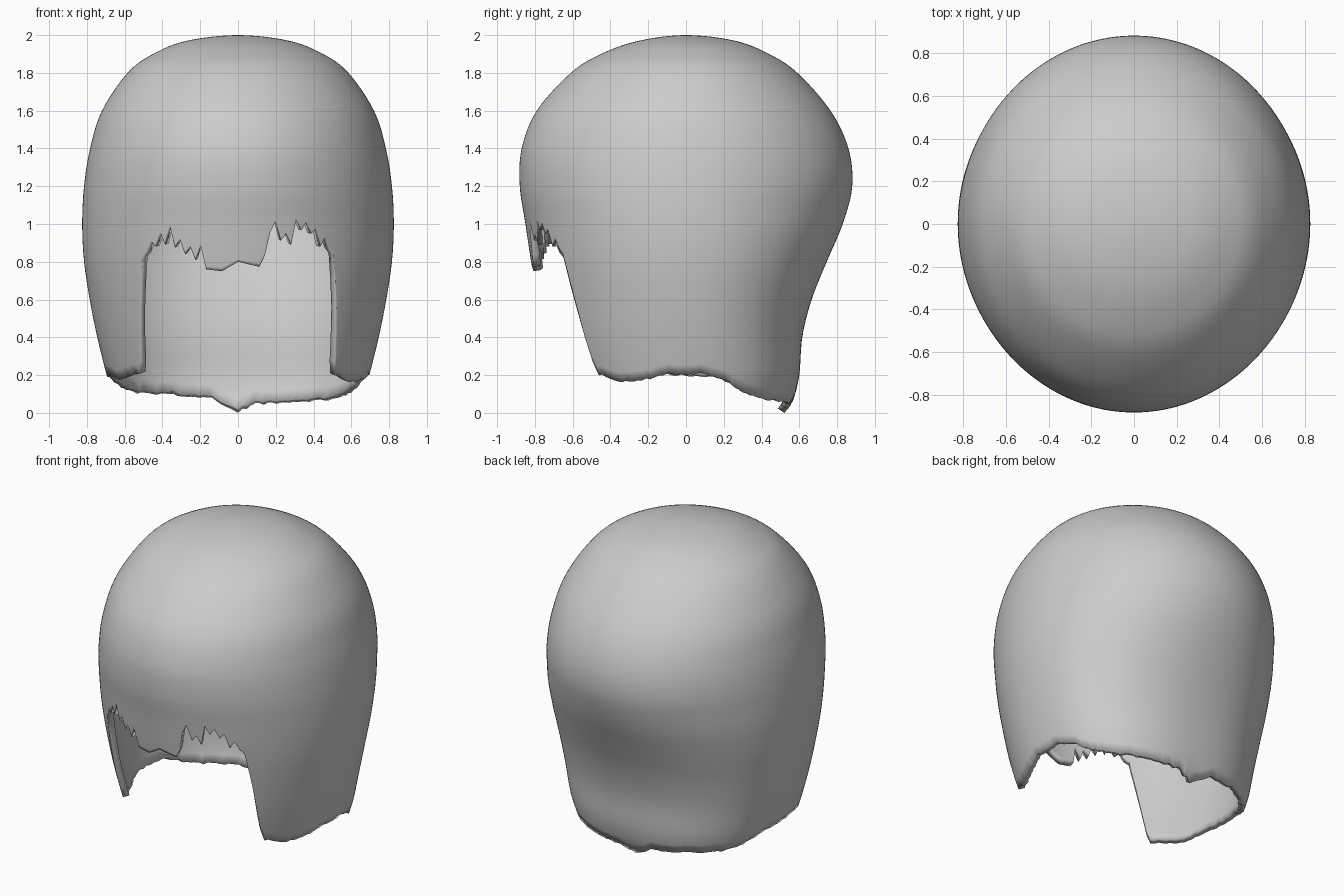
import bpy, math, random

if "Cube" in bpy.data.objects:
    bpy.data.objects.remove(bpy.data.objects["Cube"])

random.seed(4)

# Shell profile: z, half width, front depth, back depth
PROFILE = [(2.0, 0, 0, 0), (1.97, .27, .25, .26), (1.9, .45, .45, .44), (1.8, .585, .61, .59),
           (1.6, .72, .79, .765), (1.4, .783, .87, .86), (1.2, .815, .88, .88), (1.0, .825, .85, .83),
           (.8, .815, .82, .745), (.6, .785, .785, .665), (.4, .745, .745, .615), (.2, .695, .69, .60),
           (.06, .65, .64, .565), (0, .64, .63, .52)]
# Lower edge height by angle in degrees: 0 is the front, +90 is +x, 180 the back
EDGE = [(-180, .005), (-176, .02), (-168, .07), (-150, .09), (-130, .1), (-118, .13), (-105, .18), (-80, .2),
        (-65, .17), (-47, .21), (-44, .4), (-41, .6), (-38, .82), (-32, .9), (-26, .95), (-21, .86),
        (-14, .85), (-12, .76), (-6, .75), (0, .8), (9, .77), (12, .96), (15, 1.0), (17, .91),
        (20, .93), (22, 1.0), (28, .97), (34, .9), (38, .84), (41, .62), (44, .4), (47, .2), (60, .16),
        (72, .17), (82, .2), (100, .2), (110, .17), (120, .1), (130, .07), (150, .05), (172, .04), (180, 0)]


def lerp_table(table, k):
    for p, q in zip(table, table[1:]):
        if p[0] <= k <= q[0]:
            t = (k - p[0]) / (q[0] - p[0])
            return [a + (b - a) * t for a, b in zip(p, q)]
    return list(table[0] if k < table[0][0] else table[-1])


def smooth_profile(steps=6):
    first, last = PROFILE[1], PROFILE[-1]
    pts = [(first[0],) + tuple(-v for v in first[1:])] + PROFILE
    pts.append(tuple(2 * a - b for a, b in zip(last, PROFILE[-2])))
    out = []
    for p0, p1, p2, p3 in zip(pts, pts[1:], pts[2:], pts[3:]):
        for i in range(steps):
            t = i / steps
            out.append(tuple(.5 * (2 * b + (c - a) * t + (2 * a - 5 * b + 4 * c - d) * t * t
                                   + (3 * b - a - 3 * c + d) * t ** 3)
                             for a, b, c, d in zip(p0, p1, p2, p3)))
    return out + [last]


FINE = smooth_profile()
BY_Z = sorted(FINE)


def surface(row, deg):
    z, w, front, back = row
    s, c = math.sin(math.radians(deg)), math.cos(math.radians(deg))
    if c >= 0:
        return (w * s, -front * c, z)
    # the nape gets squarer towards the bottom
    n = 2 + .35 * min(1, max(0, (1.1 - z) / .9))
    k = (abs(s) ** n + abs(c) ** n) ** (-1 / n)
    return (w * s * k, -back * c * k, z)


def edge_height(deg, i):
    z = lerp_table(EDGE, deg)[1]
    if 12 < abs(deg) < 36:
        z += (.045 if i % 2 else -.045) * random.uniform(.4, 1)   # torn fringe
    elif abs(deg) >= 36:
        z += random.uniform(0, .012)
    return max(z, 0) if abs(deg) < 179 else 0


COLS, LOW, SPLIT = 180, 18, 1.1
upper = [r for r in FINE[1:] if r[0] > SPLIT + .02]
verts, faces = [(0, 0, 2)], []
for i in range(COLS):
    deg = -180 + 360 * i / COLS
    bottom = edge_height(deg, i)
    rows = upper + [lerp_table(BY_Z, SPLIT + (bottom - SPLIT) * j / LOW) for j in range(LOW + 1)]
    verts += [surface(r, deg) for r in rows]
R = len(upper) + LOW + 1
for i in range(COLS):
    a, b = 1 + i * R, 1 + (i + 1) % COLS * R
    faces.append((0, a, b))
    faces += [(a + j, a + j + 1, b + j + 1, b + j) for j in range(R - 1)]

# Domed shell with torn lower edge and front opening
mesh = bpy.data.meshes.new("hair_shell")
mesh.from_pydata(verts, [], faces)
shell = bpy.data.objects.new("hair_shell", mesh)
bpy.context.collection.objects.link(shell)
bpy.context.view_layer.objects.active = shell
shell.select_set(True)
bpy.ops.object.shade_smooth_by_angle(angle=math.radians(40))

# Wall, grown inwards
wall = shell.modifiers.new("wall", 'SOLIDIFY')
wall.thickness = .04
wall.offset = -1
